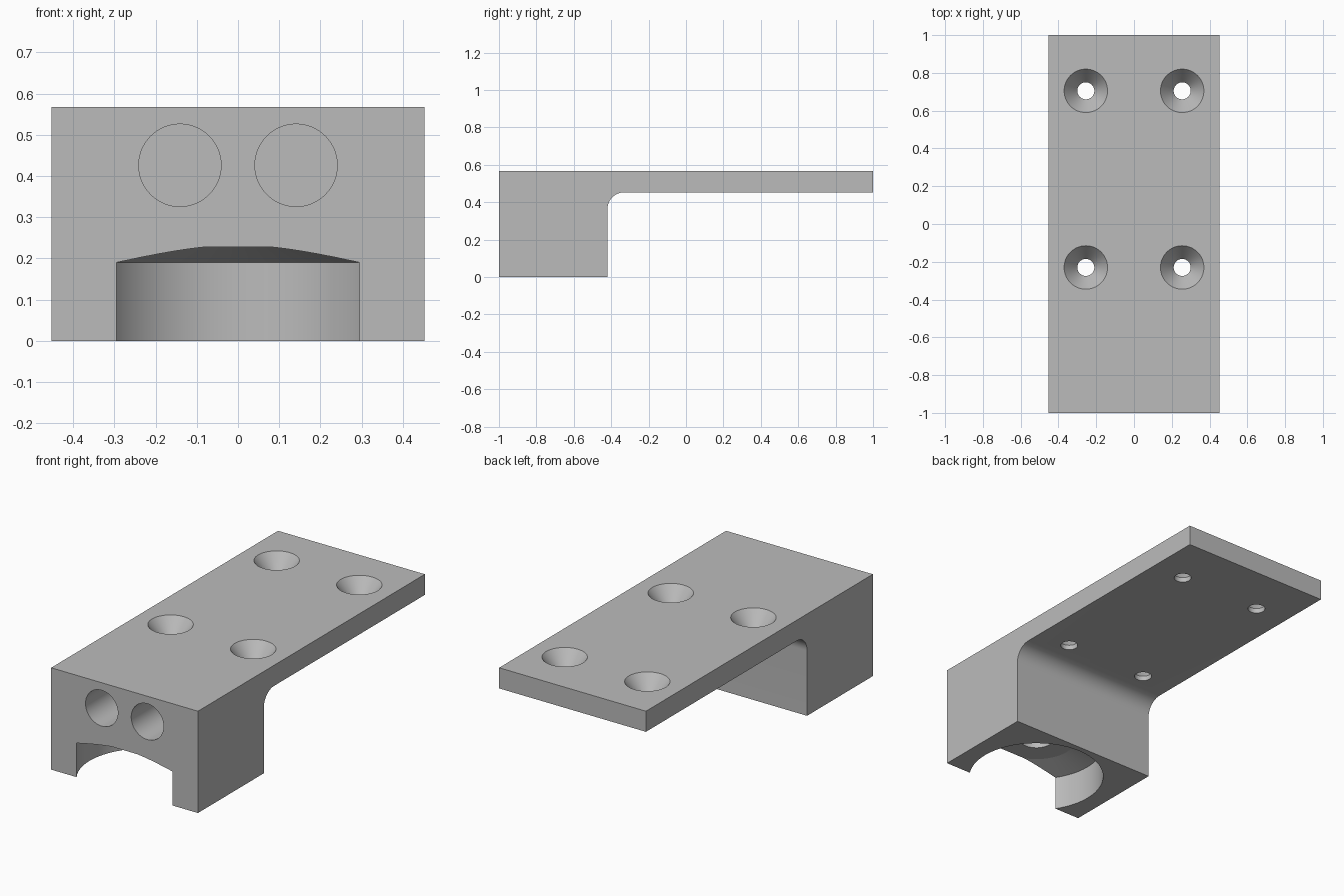
import bpy, bmesh, math
from mathutils import Matrix, Vector

cube = bpy.data.objects.get("Cube")
if cube:
    bpy.data.objects.remove(cube, do_unlink=True)

HALF_W, TOP, UNDER = 0.453, 0.568, 0.453
BLOCK_BACK, FILLET = -0.42, 0.09
SEGMENTS = 64

grey = bpy.data.materials.new("plain grey")
grey.use_nodes = True
colour = (0.5, 0.5, 0.5, 1)
grey.diffuse_color = colour
grey.node_tree.nodes["Principled BSDF"].inputs["Base Color"].default_value = colour


def make_object(name, bm):
    bmesh.ops.recalc_face_normals(bm, faces=bm.faces)
    mesh = bpy.data.meshes.new(name)
    bm.to_mesh(mesh)
    bm.free()
    mesh.materials.append(grey)
    obj = bpy.data.objects.new(name, mesh)
    bpy.context.collection.objects.link(obj)
    return obj


def turned(name, profile, matrix):
    """Solid of revolution about local z from (radius, height) pairs."""
    bm = bmesh.new()
    rings = []
    for r, h in profile:
        ring = []
        for i in range(SEGMENTS):
            a = math.tau * i / SEGMENTS
            ring.append(bm.verts.new(matrix @ Vector((r * math.cos(a), r * math.sin(a), h))))
        rings.append(ring)
    for low, high in zip(rings, rings[1:]):
        for i in range(SEGMENTS):
            j = (i + 1) % SEGMENTS
            bm.faces.new((low[i], low[j], high[j], high[i]))
    bm.faces.new(rings[0])
    bm.faces.new(rings[-1])
    return make_object(name, bm)


# Bracket: side profile with a filleted inner corner, extruded across x
profile = [(-1, 0), (BLOCK_BACK, 0)]
for i in range(17):
    a = math.pi - i * math.pi / 32
    profile.append((BLOCK_BACK + FILLET + FILLET * math.cos(a),
                    UNDER - FILLET + FILLET * math.sin(a)))
profile += [(1, UNDER), (1, TOP), (-1, TOP)]
bm = bmesh.new()
side = bm.faces.new([bm.verts.new((-HALF_W, y, z)) for y, z in profile])
wall = bmesh.ops.extrude_face_region(bm, geom=[side])
bmesh.ops.translate(bm, vec=(2 * HALF_W, 0, 0),
                    verts=[v for v in wall["geom"] if isinstance(v, bmesh.types.BMVert)])
bracket = make_object("mounting_bracket", bm)

# Round pocket under the block, with a sloped ceiling and a small centre hole
cutters = [turned("pocket_cutter",
                  [(0.354, -0.1), (0.354, 0.19), (0.21, 0.228), (0.09, 0.228), (0.09, 0.32)],
                  Matrix.Translation((0, -0.805, 0)))]

for s in (-1, 1):
    # Blind bores in the front face
    cutters.append(turned("bore_cutter", [(0.1, -0.1), (0.1, 0.45)],
                          Matrix.Translation((s * 0.141, -1, 0.426))
                          @ Matrix.Rotation(-math.pi / 2, 4, 'X')))
    # Countersunk screw holes through the plate
    for y in (-0.23, 0.705):
        cutters.append(turned("screw_hole_cutter",
                              [(0.045, UNDER - 0.1), (0.045, 0.48), (0.115, TOP), (0.115, TOP + 0.1)],
                              Matrix.Translation((s * 0.255, y, 0))))

# Cut the openings, then discard the cutters
bpy.context.view_layer.objects.active = bracket
for cutter in cutters:
    mod = bracket.modifiers.new("cut", 'BOOLEAN')
    mod.operation, mod.solver, mod.object = 'DIFFERENCE', 'EXACT', cutter
    bpy.ops.object.modifier_apply(modifier=mod.name)
    bpy.data.objects.remove(cutter, do_unlink=True)

bpy.ops.object.select_all(action='DESELECT')
bracket.select_set(True)
bpy.ops.object.shade_smooth_by_angle(angle=math.radians(10))
